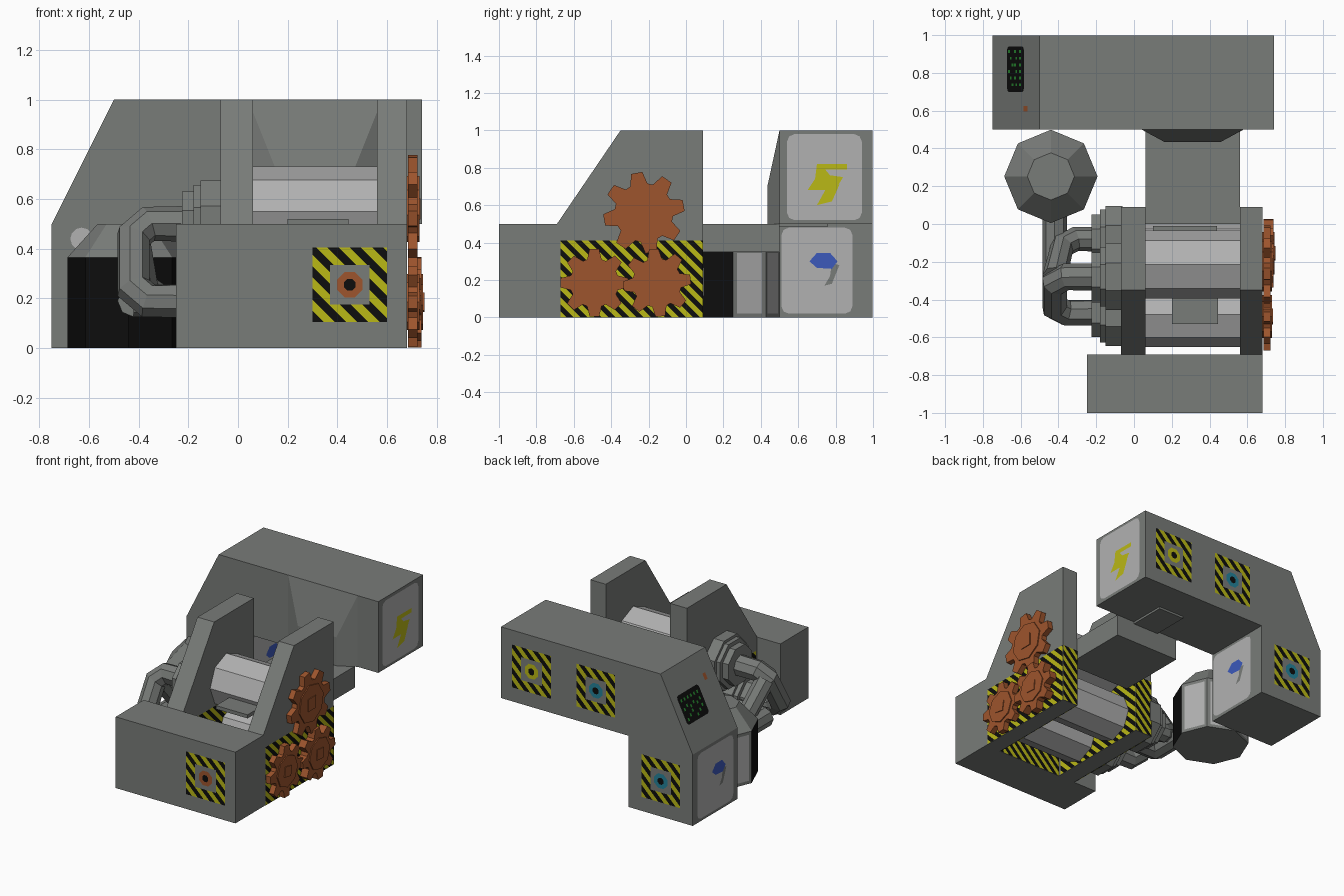
import bpy, bmesh, math
from mathutils import Vector, Matrix

if "Cube" in bpy.data.objects:
    bpy.data.objects.remove(bpy.data.objects["Cube"])

def material(name, col):
    m = bpy.data.materials.new(name)
    m.diffuse_color = (*col, 1)
    m.use_nodes = True
    m.node_tree.nodes["Principled BSDF"].inputs["Base Color"].default_value = m.diffuse_color
    return m

GREY = material("steel grey", (0.19, 0.2, 0.19))
LIGHT = material("light metal", (0.44, 0.44, 0.44))
BLACK = material("black", (0.004, 0.004, 0.004))
YELLOW = material("hazard yellow", (0.49, 0.48, 0.008))
COPPER = material("copper", (0.34, 0.09, 0.026))
BLUE = material("blue", (0.045, 0.1, 0.5))
TEAL = material("teal", (0.017, 0.22, 0.32))
GREEN = material("screen green", (0.02, 0.25, 0.03))

def finish(name, bm, *mats):
    me = bpy.data.meshes.new(name)
    bm.to_mesh(me)
    bm.free()
    for m in mats:
        me.materials.append(m)
    ob = bpy.data.objects.new(name, me)
    bpy.context.collection.objects.link(ob)
    return ob

def loft_bm(rings):
    bm = bmesh.new()
    vs = [[bm.verts.new(p) for p in r] for r in rings]
    for a, b in zip(vs, vs[1:]):
        for i in range(len(a)):
            j = (i + 1) % len(a)
            bm.faces.new((a[i], a[j], b[j], b[i]))
    bm.faces.new(vs[0])
    bm.faces.new(vs[-1])
    bmesh.ops.recalc_face_normals(bm, faces=bm.faces)
    return bm

def to3(axis, t, p):
    return {'x': (t, p[0], p[1]), 'y': (p[0], t, p[1]), 'z': (p[0], p[1], t)}[axis]

def prism(name, axis, a, b, pts, mat):
    return finish(name, loft_bm([[to3(axis, t, p) for p in pts] for t in (a, b)]), mat)

def rect(x0, x1, y0, y1):
    return [(x0, y0), (x1, y0), (x1, y1), (x0, y1)]

def ring(cx, cy, r, n=8, rot=0.0):
    return [(cx + r * math.cos(rot + 2 * math.pi * i / n), cy + r * math.sin(rot + 2 * math.pi * i / n)) for i in range(n)]

def rounded(x0, x1, y0, y1, r=0.04):
    out = []
    for cx, cy, a in ((x1 - r, y1 - r, 0), (x0 + r, y1 - r, 90), (x0 + r, y0 + r, 180), (x1 - r, y0 + r, 270)):
        out += [(cx + r * math.cos(math.radians(a + k)), cy + r * math.sin(math.radians(a + k))) for k in (0, 45, 90)]
    return out

# Surface frames: origin, u, v (normal is u x v)
def frame(o, u, v, lift=0.003):
    u, v = Vector(u).normalized(), Vector(v).normalized()
    n = u.cross(v)
    m = Matrix((u, v, n)).transposed().to_4x4()
    m.translation = Vector(o) + n * lift
    return m

UP = (0, 0, 1)
def RIGHT(x, l=.003): return frame((x, 0, 0), (0, 1, 0), UP, l)
def LEFT(x, l=.003): return frame((x, 0, 0), (0, -1, 0), UP, l)
def FRONT(y, l=.003): return frame((0, y, 0), (1, 0, 0), UP, l)
def BACK(y, l=.003): return frame((0, y, 0), (-1, 0, 0), UP, l)

def decal(name, fr, polys, mat):
    bm = bmesh.new()
    for pts in polys:
        bm.faces.new([bm.verts.new(fr @ Vector((p[0], p[1], 0))) for p in pts])
    return finish(name, bm, mat)

def hazard(name, fr, x0, x1, y0, y1, border=None, step=0.0375, slant=1):
    """Striped plate; with a border it becomes a hollow frame."""
    bm = bmesh.new()
    bm.faces.new([bm.verts.new((*p, 0)) for p in rect(x0, x1, y0, y1)])
    def cut(co, no):
        bmesh.ops.bisect_plane(bm, geom=bm.verts[:] + bm.edges[:] + bm.faces[:], plane_co=co, plane_no=no)
    for k in range(-60, 61):
        cut((k * step, 0, 0), (1, slant, 0))
    if border:
        bx0, bx1, by0, by1 = x0 + border, x1 - border, y0 + border, y1 - border
        for co, no in (((bx0, 0, 0), (1, 0, 0)), ((bx1, 0, 0), (1, 0, 0)), ((0, by0, 0), (0, 1, 0)), ((0, by1, 0), (0, 1, 0))):
            cut(co, no)
        inner = [f for f in bm.faces if bx0 < f.calc_center_median().x < bx1 and by0 < f.calc_center_median().y < by1]
        bmesh.ops.delete(bm, geom=inner, context='FACES')
    for f in bm.faces:
        c = f.calc_center_median()
        f.material_index = math.floor((c.x + slant * c.y) / step) % 2
    bm.transform(fr)
    return finish(name, bm, YELLOW, BLACK)

def port(name, face, d, cx, cz, mat):
    hazard(name + "_frame", face(d), cx - .15, cx + .15, cz - .15, cz + .15, border=0.07, step=0.045)
    decal(name + "_ring", face(d, .004), [ring(cx, cz, .055, 8, math.pi / 8)], mat)
    decal(name + "_hole", face(d, .006), [ring(cx, cz, .025, 8, math.pi / 8)], BLACK)

# Rear housing, with sloped console end and leg
prism("rear_housing", 'y', 0.5, 0.997,
      [(-.75, 0), (-.25, 0), (-.25, .5), (.74, .5), (.74, 1), (-.5, 1), (-.75, .5)], GREY)
loft = [[(.04, .5, .5), (.58, .5, .5), (.58, .5, 1), (.04, .5, 1)],
        [(.16, .435, .5), (.46, .435, .5), (.46, .435, .7), (.16, .435, .7)]]
finish("chute_hood", loft_bm(loft), GREY)
prism("feed_slab", 'z', .35, .5, rect(.06, .56, 0, .5), GREY)
prism("underside_hatch", 'z', .485, .5, rect(.22, .42, .5, .76), GREY)

# Front block and slanted side plates
prism("front_block", 'z', 0, .5, rect(-.25, .68, -1, -.69), GREY)
for side, x0, x1 in (("left", -.07, .06), ("right", .56, .68)):
    prism(side + "_side_plate", 'x', x0, x1, [(-.69, 0), (.09, 0), (.09, 1), (-.35, 1), (-.69, .5)], GREY)
    hazard(side + "_outer_stripes", RIGHT(x1), -.67, .09, 0, .41)
    hazard(side + "_inner_stripes", LEFT(x0), -.09, .67, 0, .41)
    hazard(side + "_end_stripes", BACK(.09), -x1, -x0, 0, .41)
hazard("block_inner_stripes", BACK(-.69), -.56, -.06, 0, .41)

# Crushing rollers with teeth
for name, y, z, r in (("top", -.215, .55, .18), ("front", -.48, .185, .17), ("back", -.14, .185, .16)):
    prism(name + "_roller", 'x', .06, .56, ring(y, z, r), LIGHT)
prism("roller_front_tooth", 'z', .495, .52, rect(.2, .445, -.53, -.35), GREY)
prism("roller_back_tooth", 'z', .495, .52, rect(.1, .44, -.1, -.01), GREY)

# Gears
def gear(name, y, z, r, x1, rot):
    pts, n = [], 8
    for i in range(n):
        a = rot + 2 * math.pi * i / n
        for da, k in ((-.30, .72), (-.14, 1), (.14, 1), (.30, .72)):
            pts.append((y + r * k * math.cos(a + da), z + r * k * math.sin(a + da)))
    prism(name, 'x', .685, x1 - .012, pts, COPPER)
    prism(name + "_disc", 'x', .66, x1 - .005, ring(y, z, r * .62, 8, rot), COPPER)
    prism(name + "_hub", 'x', .66, x1, ring(y, z, r * .28, 4, math.pi / 4 + rot - .18), COPPER)

gear("top_gear", -.225, .56, .218, .735, .18)
gear("front_gear", -.49, .185, .182, .735, .0)
gear("back_gear", -.155, .185, .182, .75, .1)

# Stepped motor discs
for name, y, z in (("top", -.28, .5), ("front", -.47, .19), ("back", -.08, .19)):
    for k, (x0, r) in enumerate(((-.15, .19), (-.18, .17), (-.225, .14))):
        prism(f"{name}_motor_step_{k}", 'x', x0, -.06, ring(y, z, r, 8, math.pi / 8), GREY)

# Pipes with chamfered bends
def pipe(name, pts, r=.072, c=.06):
    pts = [Vector(p) for p in pts]
    path = [pts[0]]
    for a, b, d in zip(pts, pts[1:], pts[2:]):
        path += [b + (a - b).normalized() * c, b + (d - b).normalized() * c]
    path.append(pts[-1])
    cu = bpy.data.curves.new(name, 'CURVE')
    cu.dimensions = '3D'
    cu.bevel_depth, cu.bevel_resolution, cu.use_fill_caps = r, 2, True
    sp = cu.splines.new('POLY')
    sp.points.add(len(path) - 1)
    for p, q in zip(sp.points, path):
        p.co = (*q, 1)
    cu.materials.append(GREY)
    ob = bpy.data.objects.new(name, cu)
    bpy.context.collection.objects.link(ob)
    bpy.ops.object.select_all(action='DESELECT')
    ob.select_set(True)
    bpy.context.view_layer.objects.active = ob
    bpy.ops.object.convert(target='MESH')
    for f in bpy.context.object.data.polygons:
        f.use_smooth = False

pipe("looping_pipe", [(-.2, -.28, .5), (-.42, -.28, .5), (-.42, -.47, .19), (-.2, -.47, .19)])
pipe("cross_pipe", [(-.2, -.08, .19), (-.37, -.08, .19), (-.42, -.28, .45)], .065)
pipe("tank_pipe", [(-.42, -.28, .19), (-.42, .12, .19)], .065)
pipe("middle_pipe", [(-.2, -.28, .19), (-.42, -.28, .19)], .065, .03)

# Octagonal tank: black front faces, light panels behind
bm = loft_bm([[(*p, z) for p in ring(-.44, .252, r)] for z, r in ((0, .247), (.365, .247), (.5, .125))])
rear = []
for f in bm.faces:
    c = f.calc_center_median()
    if abs(f.normal.z) < .1:
        if c.y < .25:
            f.material_index = 1
        else:
            rear.append(f)
bmesh.ops.inset_individual(bm, faces=rear, thickness=.03)
for f in rear:
    f.material_index = 2
finish("tank", bm, GREY, BLACK, LIGHT)

# Light panels with bolt and drop emblems
decal("power_panel", RIGHT(.74), [rounded(.54, .94, .52, .98)], LIGHT)
decal("power_bolt", RIGHT(.74, .006), [
    [(.65, .68), (.74, .68), (.77, .76), (.72, .82), (.70, .82), (.69, .74)],
    [(.74, .68), (.81, .70), (.84, .75), (.77, .76)],
    [(.70, .60), (.78, .62), (.82, .71), (.75, .69)],
    [(.72, .79), (.86, .79), (.86, .82), (.72, .82)]], YELLOW)
for side, fr, s in (("inner", RIGHT, 1), ("outer", LEFT, -1)):
    d = -.25 if s > 0 else -.75
    x0, x1 = (.51, .89) if s > 0 else (-.95, -.55)
    c = (x0 + x1) / 2 + .03
    decal(side + "_water_panel", fr(d), [rounded(x0, x1, .02, .48)], LIGHT)
    decal(side + "_water_drop", fr(d, .006), [[(c - .07, .3), (c - .03, .265), (c + .05, .26), (c + .08, .3), (c + .04, .345), (c - .03, .345)]], BLUE)
    decal(side + "_water_tail", fr(d, .005), [[(c + .01, .17), (c + .05, .18), (c + .09, .28), (c + .05, .29), (c + .04, .22)]], GREY)
decal("leg_front_lamp", FRONT(.5), [ring(-.63, .44, .045, 12)], LIGHT)

# Ports on front and back
port("front_port", FRONT, -1, .45, .255, COPPER)
port("item_port", BACK, .997, -.5, .75, YELLOW)
port("fluid_port", BACK, .997, 0, .75, TEAL)
port("leg_port", BACK, .997, .505, .25, TEAL)

# Console on the slope
def slope(l): return frame((-.75, 0, .5), (0, -1, 0), (.25, 0, .5), l)
decal("console_screen", slope(.003), [rounded(-.94, -.7, .18, .38, .02)], BLACK)
decal("console_readout", slope(.006), [rect(-.92 + .035 * i, -.905 + .035 * i, z, z + .02)
      for i in range(6) for z in (.2 + .02 * (i % 3), .27 + .015 * (i % 2), .33)], GREEN)
decal("console_button", slope(.003), [rect(-.625, -.595, .375, .42)], COPPER)
